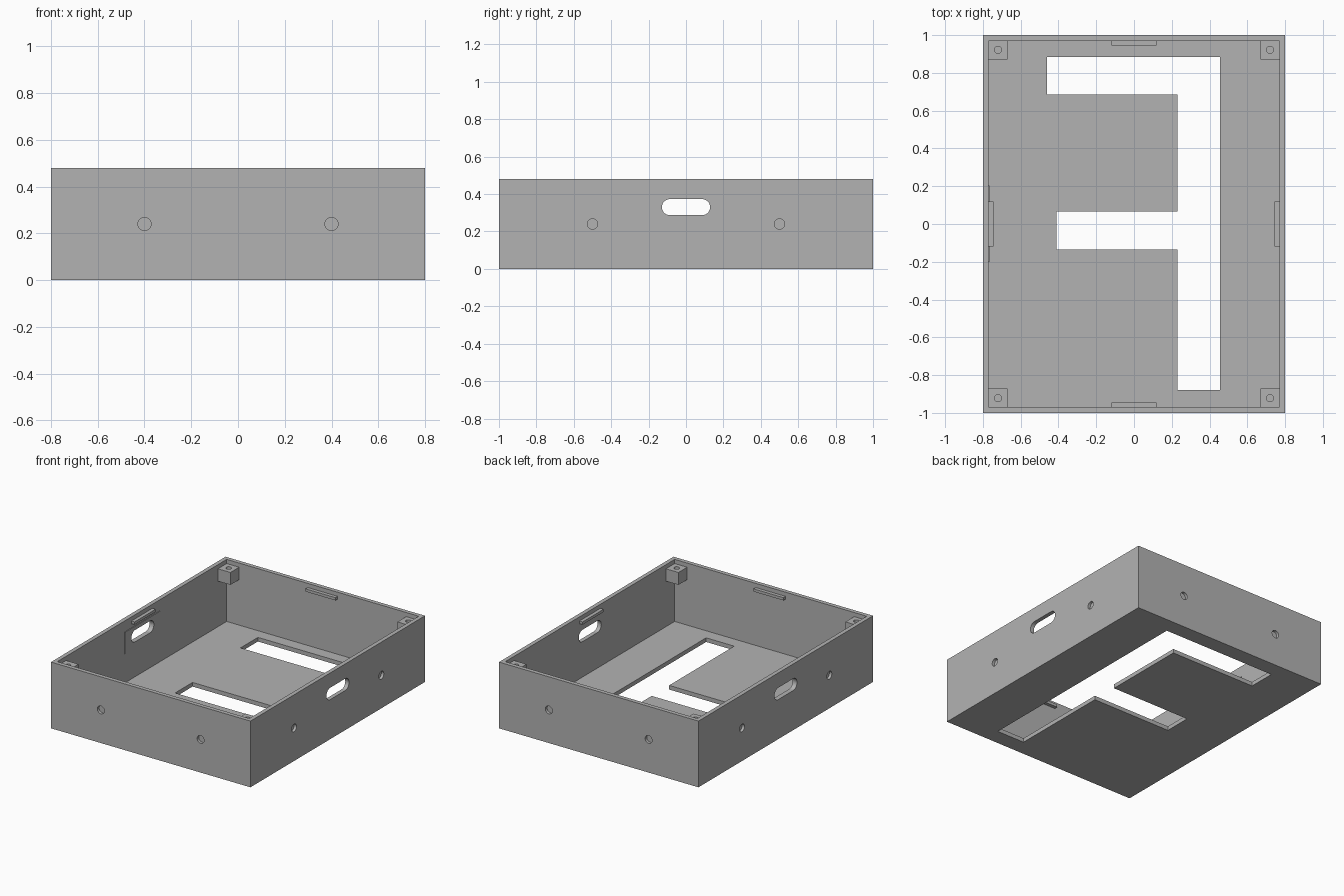
import bpy, bmesh, math

cube = bpy.data.objects.get("Cube")
if cube:
    bpy.data.objects.remove(cube, do_unlink=True)

W, D, H = 0.8, 1.0, 0.48        # half width, half depth, height
T = 0.03                        # wall and floor thickness

grey = bpy.data.materials.new("mid grey")
grey.use_nodes = True
grey.diffuse_color = (0.45, 0.45, 0.45, 1)
grey.node_tree.nodes["Principled BSDF"].inputs["Base Color"].default_value = (0.45, 0.45, 0.45, 1)


def prism(name, points, low, high, axis="z"):
    """Extrude a profile along an axis: (x, y) for z, (x, z) for y, (y, z) for x."""
    place = {"z": lambda a, b, c: (a, b, c),
             "y": lambda a, b, c: (a, c, b),
             "x": lambda a, b, c: (c, a, b)}[axis]
    bm = bmesh.new()
    base = bm.faces.new([bm.verts.new(place(a, b, low)) for a, b in points])
    out = bmesh.ops.extrude_face_region(bm, geom=[base])
    verts = [g for g in out["geom"] if isinstance(g, bmesh.types.BMVert)]
    bmesh.ops.translate(bm, verts=verts, vec=place(0, 0, high - low))
    bmesh.ops.recalc_face_normals(bm, faces=bm.faces)
    mesh = bpy.data.meshes.new(name)
    bm.to_mesh(mesh)
    bm.free()
    mesh.materials.append(grey)
    ob = bpy.data.objects.new(name, mesh)
    bpy.context.collection.objects.link(ob)
    return ob


def box(name, x0, x1, y0, y1, z0, z1):
    return prism(name, [(x0, y0), (x1, y0), (x1, y1), (x0, y1)], z0, z1)


def rounded(a, b, radius, reach=0.0, steps=32):
    """Circle, or a stadium when its two ends are pushed apart by reach."""
    pts = []
    for end in (1, -1):
        for i in range(steps // 2 + (1 if reach else 0)):
            t = math.pi * i / (steps // 2) - end * math.pi / 2
            pts.append((a + end * reach + radius * math.cos(t), b + radius * math.sin(t)))
    return pts


def cut(ob, cutters):
    """Subtract each cutter and discard it."""
    for c in cutters:
        c.hide_render = True
        mod = ob.modifiers.new("cut", "BOOLEAN")
        mod.operation, mod.solver, mod.object = "DIFFERENCE", "EXACT", c
    bpy.context.view_layer.update()
    result = bpy.data.meshes.new_from_object(ob.evaluated_get(bpy.context.evaluated_depsgraph_get()))
    ob.modifiers.clear()
    ob.data = result
    for c in cutters:
        bpy.data.objects.remove(c, do_unlink=True)


# Open tray: cavity and branching floor opening
tray = box("tray", -W, W, -D, D, 0, H)
opening = [(0.23, -0.88), (0.455, -0.88), (0.455, 0.885), (-0.46, 0.885), (-0.46, 0.685),
           (0.23, 0.685), (0.23, 0.065), (-0.41, 0.065), (-0.41, -0.135), (0.23, -0.135)]
cutters = [box("cavity", T - W, W - T, T - D, D - T, T, H + 0.1),
           prism("floor_opening", opening, -0.1, 0.1)]

# Side slots and shallow round sockets in the outer walls
for s in (-1, 1):
    cutters.append(prism("side_slot", rounded(0, 0.33, 0.043, 0.086),
                         s * W - 0.08, s * W + 0.08, "x"))
    for t in (-1, 1):
        inner, outer = s * (W - 0.02), s * (W + 0.05)
        cutters.append(prism("side_socket", rounded(t * 0.5, 0.24, 0.028),
                             min(inner, outer), max(inner, outer), "x"))
        inner, outer = s * (D - 0.02), s * (D + 0.05)
        cutters.append(prism("end_socket", rounded(t * 0.4, 0.24, 0.028),
                             min(inner, outer), max(inner, outer), "y"))
cut(tray, cutters)

# Corner screw blocks, set below the rim
for sx, xname in ((-1, "right"), (1, "left")):
    for sy, yname in ((-1, "front"), (1, "back")):
        xs = sorted((sx * 0.67, sx * (W - T)))
        ys = sorted((sy * 0.87, sy * (D - T)))
        block = box(f"{yname}_{xname}_screw_block", *xs, *ys, 0.36, 0.45)
        cut(block, [prism("screw_hole", rounded(sx * 0.72, sy * 0.922, 0.019), 0.38, 0.5)])

# Snap ridges along the middle of each wall
for s, side, end in ((-1, "right", "front"), (1, "left", "back")):
    box(f"{side}_snap_ridge", *sorted((s * (W - T), s * 0.745)), -0.12, 0.12, 0.43, 0.45)
    box(f"{end}_snap_ridge", -0.12, 0.12, *sorted((s * (D - T), s * 0.945)), 0.43, 0.45)

# Thin backing plate around the right slot
plate = box("slot_backing_plate", T - W, T - W + 0.005, -0.2, 0.205, 0.24, 0.4)
cut(plate, [prism("plate_slot", rounded(0, 0.33, 0.043, 0.086), -W, -W + 0.1, "x")])
